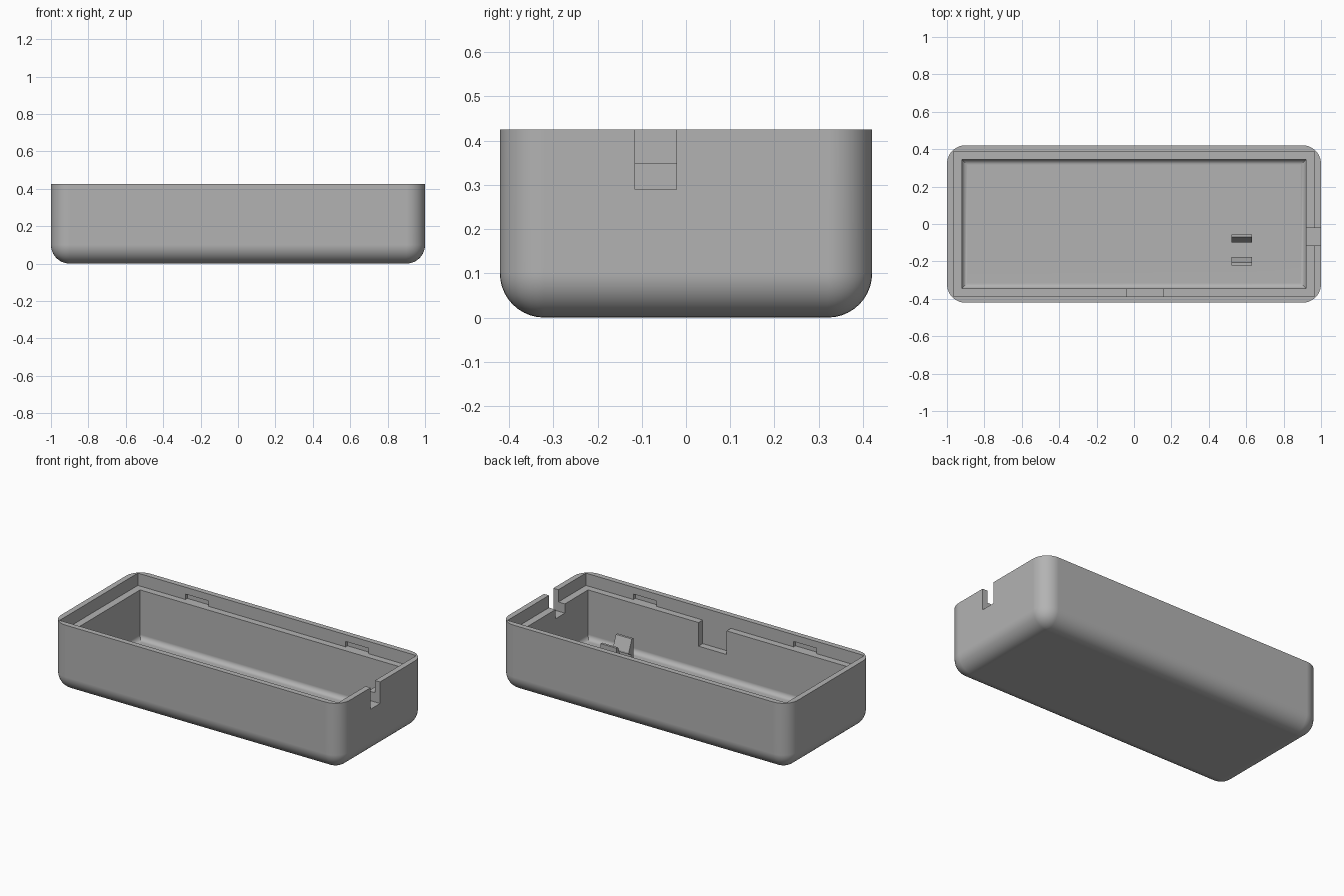
import bpy
import bmesh
import math
from mathutils import Vector

old = bpy.data.objects.get("Cube")
if old:
    bpy.data.objects.remove(old, do_unlink=True)

LX, LY, H = 1.0, 0.421, 0.425        # outer half sizes and height
LEDGE, FLOOR = 0.348, 0.04

grey = bpy.data.materials.new("plain_grey")
grey.use_nodes = True
colour = (0.45, 0.45, 0.45, 1)
grey.diffuse_color = colour
grey.node_tree.nodes["Principled BSDF"].inputs["Base Color"].default_value = colour


def finish(name, bm):
    bmesh.ops.recalc_face_normals(bm, faces=bm.faces)
    mesh = bpy.data.meshes.new(name)
    bm.to_mesh(mesh)
    bm.free()
    mesh.materials.append(grey)
    ob = bpy.data.objects.new(name, mesh)
    bpy.context.collection.objects.link(ob)
    return ob


def box(name, lo, hi, radius=0, segments=8, verticals=False):
    """Box between two corners, with optional rounded bottom and upright edges."""
    bm = bmesh.new()
    bmesh.ops.create_cube(bm, size=1)
    lo, hi = Vector(lo), Vector(hi)
    for v in bm.verts:
        v.co = (lo + hi) / 2 + v.co * (hi - lo)
    if radius:
        def rounded(e):
            a, b = (v.co.z for v in e.verts)
            return max(a, b) < lo.z + 0.001 or (verticals and abs(a - b) > 0.01)
        bmesh.ops.bevel(bm, geom=[e for e in bm.edges if rounded(e)], offset=radius,
                        offset_type='OFFSET', segments=segments, profile=0.5,
                        affect='EDGES', clamp_overlap=False)
    return finish(name, bm)


def activate(ob):
    bpy.ops.object.select_all(action='DESELECT')
    ob.select_set(True)
    bpy.context.view_layer.objects.active = ob


def cut(target, cutter):
    cutter.hide_render = True
    mod = target.modifiers.new("cut", 'BOOLEAN')
    mod.operation = 'DIFFERENCE'
    mod.solver = 'EXACT'
    mod.object = cutter
    activate(target)
    bpy.ops.object.modifier_apply(modifier=mod.name)
    bpy.data.objects.remove(cutter, do_unlink=True)


# Outer shell with rounded corners and underside
tray = box("tray", (-LX, -LY, 0), (LX, LY, H), radius=0.1, segments=10, verticals=True)

# Main cavity, then the wider lip recess above the ledge
cut(tray, box("cavity", (-0.92, -0.345, FLOOR), (0.92, 0.345, 0.6), radius=0.03, segments=6))
cut(tray, box("lip_recess", (-0.965, -0.387, LEDGE), (0.965, 0.387, 0.6)))

# Cable notch through the end wall
cut(tray, box("cable_notch", (0.88, -0.115, 0.29), (1.1, -0.022, 0.6)))

# Pocket in the inside of the front wall
cut(tray, box("wall_pocket", (-0.04, -0.387, 0.2), (0.155, -0.33, 0.38)))

# Snap slots in the lip, two on each long side
for side in (-1, 1):
    for x in (-0.555, 0.555):
        ys = sorted((side * 0.37, side * 0.405))
        cut(tray, box("snap_slot", (x - 0.08, ys[0], LEDGE), (x + 0.08, ys[1], 0.382)))

activate(tray)
bpy.ops.object.shade_smooth_by_angle(angle=math.radians(30))
tray.modifiers.new("weighted_normals", 'WEIGHTED_NORMAL').keep_sharp = True


def clip(name, side):
    """Hooked post: outer wall, slanted lead-in and undercut facing the middle."""
    profile = [(0.083, FLOOR - 0.01), (0.083, 0.2), (0.068, 0.2),
               (0.038, 0.125), (0.038, 0.115), (0.06, 0.105), (0.06, FLOOR - 0.01)]
    bm = bmesh.new()
    face = bm.faces.new([bm.verts.new((0.52, -0.138 + side * y, z)) for y, z in profile])
    ext = bmesh.ops.extrude_face_region(bm, geom=[face])
    bmesh.ops.translate(bm, vec=(0.11, 0, 0),
                        verts=[g for g in ext["geom"] if isinstance(g, bmesh.types.BMVert)])
    return finish(name, bm)


# Pair of holding clips on the floor
clip("clip_front", -1)
clip("clip_back", 1)
